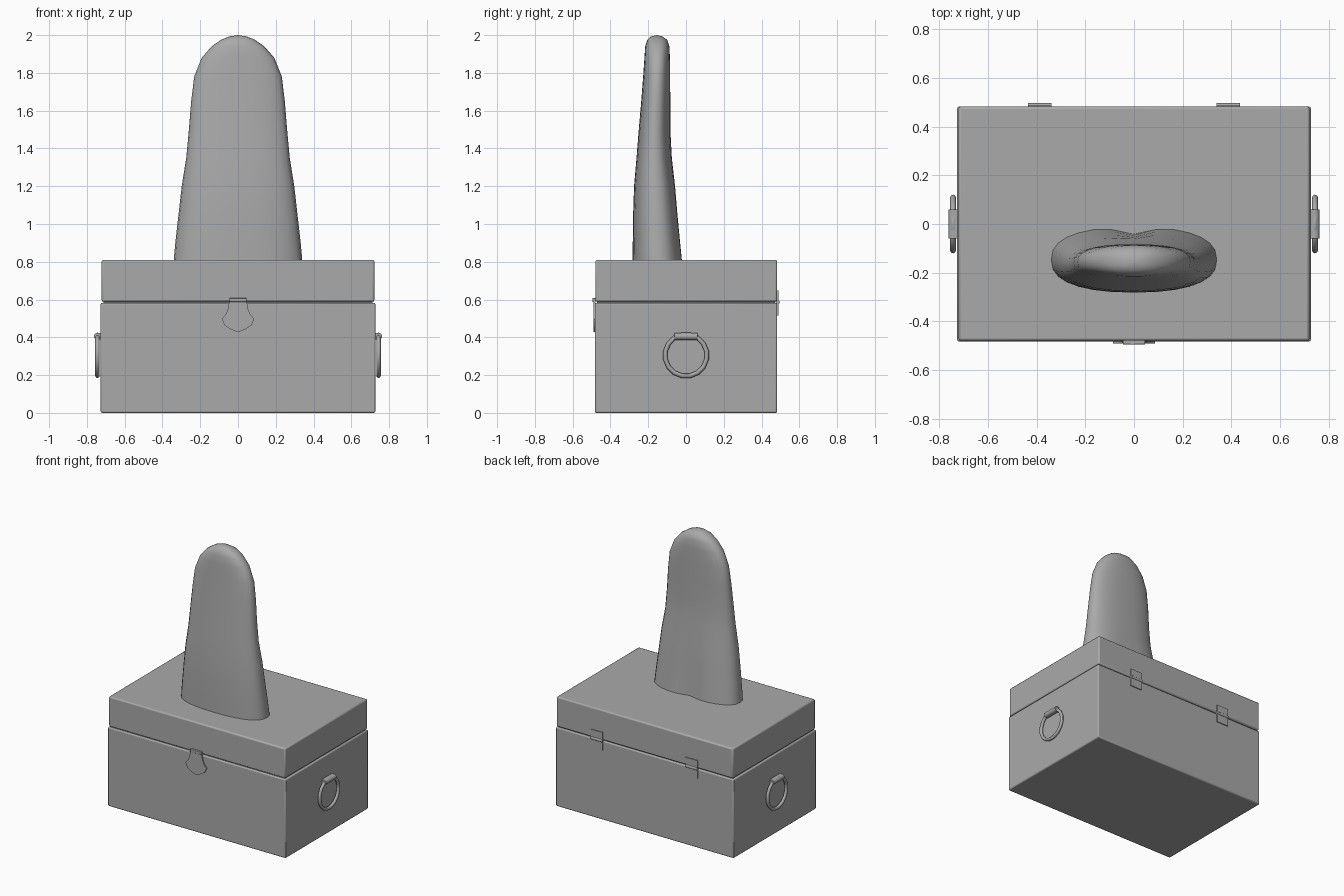
import bpy, bmesh, math
from mathutils import Matrix

if "Cube" in bpy.data.objects:
    bpy.data.objects.remove(bpy.data.objects["Cube"])

grey = bpy.data.materials.new("grey")
grey.diffuse_color = (0.4, 0.4, 0.4, 1)
grey.use_nodes = True
grey.node_tree.nodes["Principled BSDF"].inputs["Base Color"].default_value = grey.diffuse_color


def finish(name, bm, bevel=0, segments=2, angle=35):
    bmesh.ops.recalc_face_normals(bm, faces=bm.faces)
    mesh = bpy.data.meshes.new(name)
    bm.to_mesh(mesh)
    bm.free()
    mesh.materials.append(grey)
    ob = bpy.data.objects.new(name, mesh)
    bpy.context.collection.objects.link(ob)
    if bevel:
        mod = ob.modifiers.new("bevel", "BEVEL")
        mod.width, mod.segments = bevel, segments
    bpy.ops.object.select_all(action="DESELECT")
    bpy.context.view_layer.objects.active = ob
    ob.select_set(True)
    bpy.ops.object.shade_smooth_by_angle(angle=math.radians(angle))
    return ob


def box(name, lo, hi, bevel=0):
    bm = bmesh.new()
    bmesh.ops.create_cube(bm, size=1)
    for v in bm.verts:
        v.co = [(a + b) / 2 + c * (b - a) for a, b, c in zip(lo, hi, v.co)]
    return finish(name, bm, bevel)


def rod(name, centre, radius, length, axis):
    bm = bmesh.new()
    rot = Matrix.Rotation(math.pi / 2, 4, "Y" if axis == "X" else "X")
    bmesh.ops.create_cone(bm, cap_ends=True, segments=12, radius1=radius, radius2=radius,
                          depth=length, matrix=Matrix.Translation(centre) @ rot)
    return finish(name, bm)


# Chest body, recessed seam and lid
box("chest_body", (-0.727, -0.483, 0), (0.727, 0.483, 0.583), 0.008)
box("seam", (-0.712, -0.47, 0.57), (0.712, 0.47, 0.60))
box("lid", (-0.722, -0.48, 0.588), (0.722, 0.483, 0.81), 0.010)

# Rounded slab rising from the lid: height, half width, front y, back y
sections = [(0.79, 0.342, -0.282, -0.010), (0.90, 0.332, -0.282, -0.022),
            (1.05, 0.315, -0.280, -0.038), (1.20, 0.298, -0.275, -0.053),
            (1.35, 0.274, -0.262, -0.075), (1.50, 0.260, -0.250, -0.083),
            (1.65, 0.248, -0.237, -0.083), (1.78, 0.232, -0.227, -0.084),
            (1.88, 0.192, -0.220, -0.085), (1.94, 0.140, -0.216, -0.088),
            (1.975, 0.090, -0.205, -0.100), (1.993, 0.045, -0.185, -0.125)]
SIDES = 28
bm = bmesh.new()
rings = []
for z, half, front, back in sections:
    ring = []
    flare = max(0, (1.35 - z) / 0.55)
    for i in range(SIDES):
        a = 2 * math.pi * i / SIDES
        c, s = math.cos(a), math.sin(a)
        x = half * math.copysign(abs(c) ** 0.85, c)
        y = (front + back) / 2 + (back - front) / 2 * math.copysign(abs(s) ** 0.8, s)
        if s > 0:  # shallow groove down the back
            y -= 0.03 * flare * math.exp(-(x / 0.08) ** 2)
        ring.append(bm.verts.new((x, y, z)))
    rings.append(ring)
for low, high in zip(rings, rings[1:]):
    for i in range(SIDES):
        j = (i + 1) % SIDES
        bm.faces.new((low[i], low[j], high[j], high[i]))
tip = bm.verts.new((0, -0.155, 2.0))
for i in range(SIDES):
    bm.faces.new((rings[-1][i], rings[-1][(i + 1) % SIDES], tip))
bm.faces.new(rings[0])
finish("slab", bm, angle=80)

# Shield-shaped clasp on the front
half_shield = [(0.047, 0.59), (0.053, 0.55), (0.066, 0.52), (0.086, 0.497),
               (0.070, 0.462), (0.035, 0.440)]
outline = half_shield + [(0, 0.428)] + [(-x, z) for x, z in reversed(half_shield)]
bm = bmesh.new()
face = bm.faces.new([bm.verts.new((x, -0.480, z)) for x, z in outline])
new = bmesh.ops.extrude_face_region(bm, geom=[face])["geom"]
for v in new:
    if isinstance(v, bmesh.types.BMVert):
        v.co.y = -0.491
finish("clasp_plate", bm)
box("clasp_hinge", (-0.046, -0.496, 0.588), (0.046, -0.478, 0.608), 0.003)

for side, label in ((-1, "left"), (1, "right")):
    # Ring handle hanging from a bracket
    bm = bmesh.new()
    grid = [[bm.verts.new((side * (0.744 + 0.012 * math.cos(b)),
                           (0.111 + 0.012 * math.sin(b)) * math.cos(a),
                           0.305 + (0.111 + 0.012 * math.sin(b)) * math.sin(a)))
             for b in [2 * math.pi * k / 8 for k in range(8)]]
            for a in [2 * math.pi * (k + 0.5) / 16 for k in range(16)]]
    for i in range(16):
        for j in range(8):
            m, n = (i + 1) % 16, (j + 1) % 8
            bm.faces.new((grid[i][j], grid[m][j], grid[m][n], grid[i][n]))
    finish(label + "_ring_handle", bm, angle=60)
    rod(label + "_ring_bracket", (side * 0.744, 0, 0.405), 0.019, 0.12, "Y")
    xs = sorted((side * 0.720, side * 0.744))
    box(label + "_bracket_plate", (xs[0], -0.06, 0.388), (xs[1], 0.06, 0.423))

    # Back hinge: two leaves and a barrel
    x = side * 0.388
    box(label + "_hinge_upper", (x - 0.048, 0.478, 0.594), (x + 0.048, 0.490, 0.648))
    box(label + "_hinge_lower", (x - 0.048, 0.478, 0.515), (x + 0.048, 0.490, 0.577))
    rod(label + "_hinge_barrel", (x, 0.486, 0.586), 0.011, 0.096, "X")
